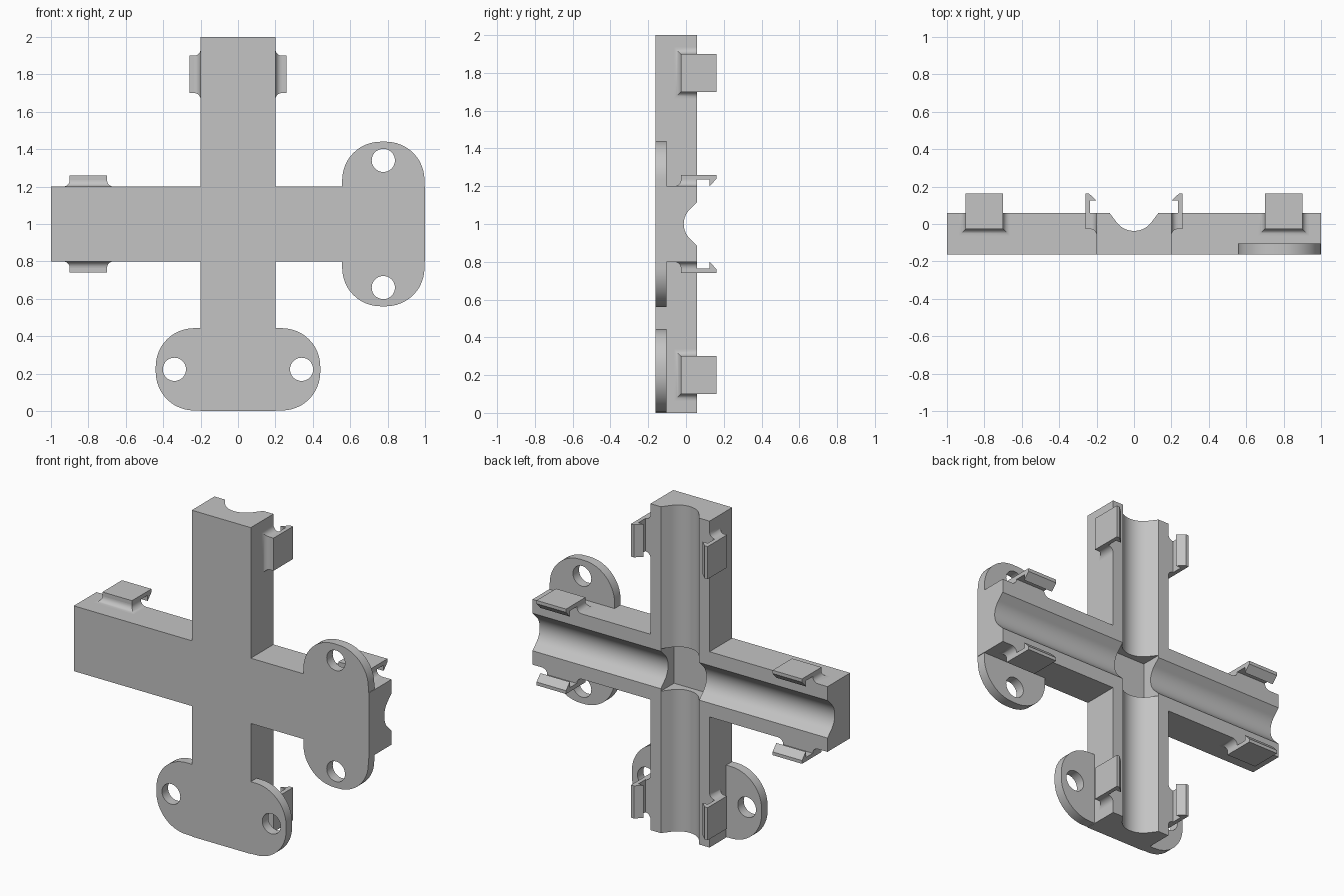
import bpy
import bmesh
from math import sin, cos, pi, asin, radians
from mathutils import Vector

if "Cube" in bpy.data.objects:
    bpy.data.objects.remove(bpy.data.objects["Cube"])

grey = bpy.data.materials.new("plain_grey")
grey.use_nodes = True
grey.diffuse_color = (0.55, 0.55, 0.55, 1)
grey.node_tree.nodes["Principled BSDF"].inputs["Base Color"].default_value = (0.55, 0.55, 0.55, 1)

FRONT, BACK = -0.162, 0.058      # depth range of the arms
HALF = 0.2                       # half width of an arm
CENTRE = Vector((0, 0, 1))


def loft(bm, loops):
    """Skin a list of equal closed loops and cap both ends."""
    rings = [[bm.verts.new(p) for p in loop] for loop in loops]
    n = len(rings[0])
    for a, b in zip(rings, rings[1:]):
        for i in range(n):
            j = (i + 1) % n
            bm.faces.new((a[i], a[j], b[j], b[i]))
    bm.faces.new(rings[0])
    bm.faces.new(rings[-1])


def finish(name, bm):
    bmesh.ops.recalc_face_normals(bm, faces=bm.faces)
    mesh = bpy.data.meshes.new(name)
    bm.to_mesh(mesh)
    bm.free()
    mesh.materials.append(grey)
    obj = bpy.data.objects.new(name, mesh)
    bpy.context.collection.objects.link(obj)
    return obj


def prism(name, profile, place, start, end):
    """Extrude a 2D profile; place maps (u, v, t) to a point."""
    bm = bmesh.new()
    loft(bm, [[place(u, v, t) for u, v in profile] for t in (start, end)])
    return finish(name, bm)


def activate(obj):
    bpy.ops.object.select_all(action='DESELECT')
    obj.select_set(True)
    bpy.context.view_layer.objects.active = obj


def cut(obj, cutter):
    cutter.hide_render = True
    mod = obj.modifiers.new("cut", 'BOOLEAN')
    mod.operation = 'DIFFERENCE'
    mod.solver = 'EXACT'
    mod.object = cutter
    activate(obj)
    bpy.ops.object.modifier_apply(modifier=mod.name)
    bpy.data.objects.remove(cutter)


def smooth(obj):
    activate(obj)
    bpy.ops.object.shade_smooth_by_angle(angle=radians(30))


def facing(x, z, y):
    return (x, y, z)


def along_z(u, y, t):
    return (u, y, 1 + t)


def along_x(u, y, t):
    return (t, y, 1 + u)


def groove_profile(bottom, radius, half, lip):
    """Round channel floor with a sloped lip on each side."""
    a = asin(half / radius)
    angles = [a * (i / 10 - 1) for i in range(21)]
    arc = [(radius * sin(t), bottom + radius * (1 - cos(t))) for t in angles]
    top = BACK + 0.1
    return [(-lip, top), (-lip, BACK)] + arc + [(lip, BACK), (lip, top)]


def circle(cx, cz, r, n=40):
    return [(cx + r * cos(2 * pi * i / n), cz + r * sin(2 * pi * i / n)) for i in range(n)]


def rounded_box(cx, cz, hx, hz, r, n=12):
    points = []
    for k, (sx, sz) in enumerate(((1, 1), (-1, 1), (-1, -1), (1, -1))):
        for i in range(n + 1):
            t = (k + i / n) * pi / 2
            points.append((cx + sx * (hx - r) + r * cos(t), cz + sz * (hz - r) + r * sin(t)))
    return points


# Cross-shaped body
h = HALF
quarter = [(h, h), (h, 1), (-h, 1)]
cross = []
for k in range(4):
    c, s = round(cos(k * pi / 2)), round(sin(k * pi / 2))
    cross += [(x * c - z * s, 1 + x * s + z * c) for x, z in quarter]
body = prism("cross_body", cross, facing, FRONT, BACK)

# Channels along both arms and the square pocket where they meet
cut(body, prism("upright_channel", groove_profile(-0.037, 0.117, 0.095, 0.13), along_z, -1.1, 1.1))
cut(body, prism("level_channel", groove_profile(-0.012, 0.109, 0.08, 0.115), along_x, -1.1, 1.1))
p = 0.13
pocket = [(-p, 1 - p), (p, 1 - p), (p, 1 + p), (-p, 1 + p)]
cut(body, prism("centre_pocket", pocket, facing, -0.07, 0.2))
smooth(body)

# Screw tabs with two holes each
for name, cx, cz, hx, hz in (("bottom_tab", 0, 0.223, 0.44, 0.22),
                             ("left_tab", 0.777, 1, 0.22, 0.44)):
    tab = prism(name, rounded_box(cx, cz, hx, hz, 0.205), facing, FRONT, -0.104)
    for side in (-1, 1):
        x = cx + side * 0.34 * (hx > hz)
        z = cz + side * 0.34 * (hz > hx)
        cut(tab, prism("hole", circle(x, z, 0.062), facing, -0.3, 0.1))
    smooth(tab)

# Snap clips: a hooked strip on a filleted foot, two on every arm
STRIP = [(HALF, -0.027), (0.26, -0.027), (0.26, 0.162), (0.24, 0.162),
         (HALF, 0.125), (0.235, 0.125), (0.235, BACK), (HALF, BACK)]
FILLET = 0.035


def add_clip(name, axis, across):
    def place(d, y, w):
        return CENTRE + axis * (0.8 + w) + across * d + Vector((0, y, 0))

    bm = bmesh.new()
    loft(bm, [[place(d, y, w) for d, y in STRIP] for w in (-0.1, 0.1)])
    loops = []
    for i in range(9):
        t = i / 8 * pi / 2
        d = HALF + FILLET * (1 - cos(t))
        e = FILLET * (1 - sin(t))
        w, low = 0.1 + e, -0.027 - e
        loops.append([place(d, low, -w), place(d, low, w), place(d, BACK, w), place(d, BACK, -w)])
    loft(bm, loops)
    smooth(finish(name, bm))


X, Z = Vector((1, 0, 0)), Vector((0, 0, 1))
for arm, axis, across in (("top", Z, X), ("bottom", -Z, X), ("left", X, Z), ("right", -X, Z)):
    for number, side in enumerate((1, -1), 1):
        add_clip(f"{arm}_clip_{number}", axis, across * side)
